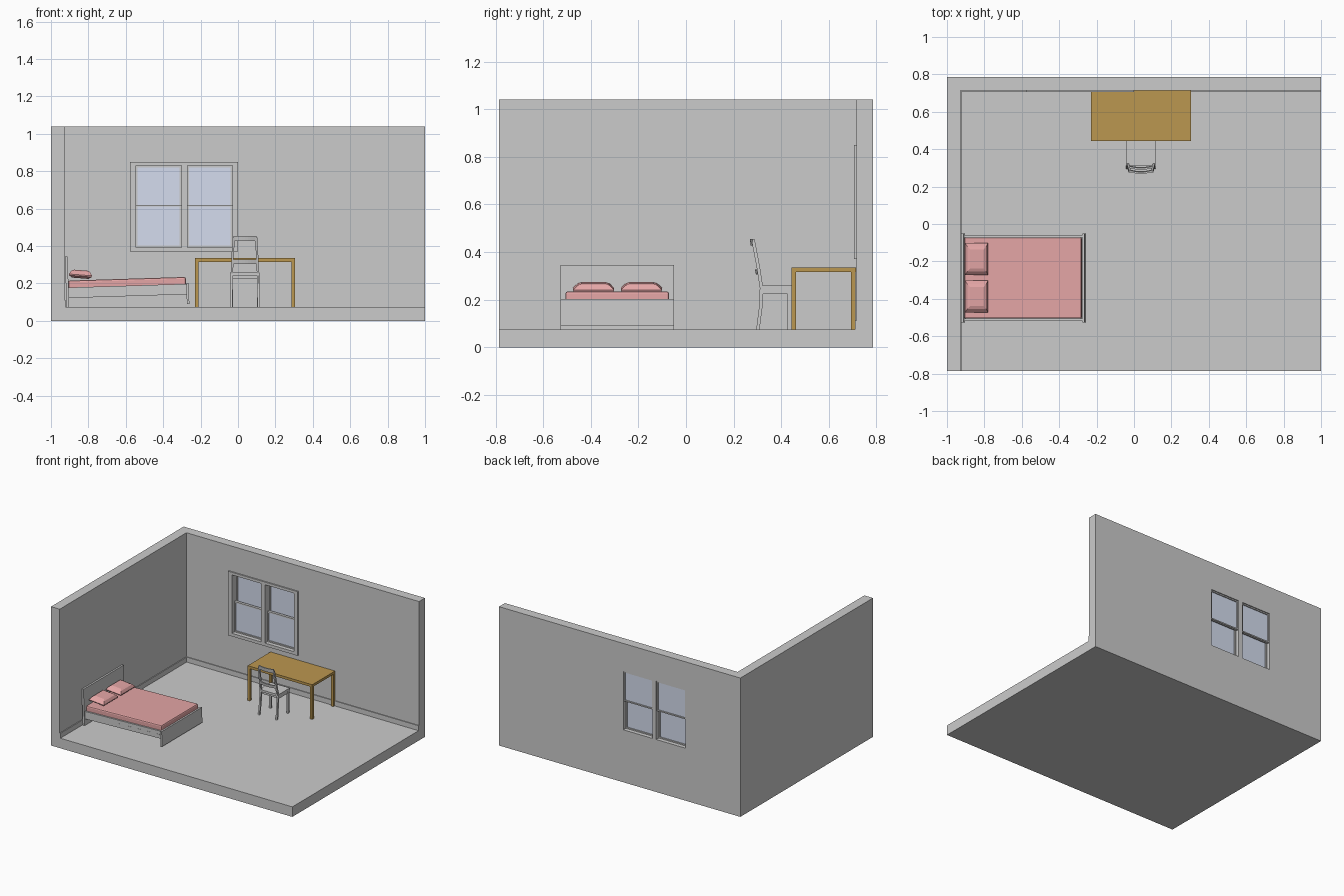
import bpy, bmesh
from math import sin, cos, pi
from mathutils import Matrix, Vector

if "Cube" in bpy.data.objects:
    bpy.data.objects.remove(bpy.data.objects["Cube"])


def material(name, color):
    m = bpy.data.materials.new(name)
    m.diffuse_color = (*color, 1)
    m.use_nodes = True
    m.node_tree.nodes["Principled BSDF"].inputs["Base Color"].default_value = m.diffuse_color
    return m


PINK = material("bedding", (0.78, 0.38, 0.38))
WOOD = material("desk_wood", (0.50, 0.31, 0.08))
GLASS = material("glass", (0.66, 0.72, 0.86))


def loft(name, rings, mat=None, xf=None):
    """Skin a list of equal-sized vertex rings and cap both ends."""
    bm = bmesh.new()
    rows = [[bm.verts.new(p) for p in r] for r in rings]
    n = len(rows[0])
    for a, b in zip(rows, rows[1:]):
        for i in range(n):
            bm.faces.new((a[i], a[(i + 1) % n], b[(i + 1) % n], b[i]))
    bm.faces.new(rows[0])
    bm.faces.new(rows[-1])
    if xf:
        bm.transform(xf)
    bmesh.ops.recalc_face_normals(bm, faces=bm.faces)
    me = bpy.data.meshes.new(name)
    bm.to_mesh(me)
    bm.free()
    ob = bpy.data.objects.new(name, me)
    bpy.context.collection.objects.link(ob)
    if mat:
        me.materials.append(mat)
    return ob


def rect(cx, cy, hx, hy, z):
    return [(cx - hx, cy - hy, z), (cx + hx, cy - hy, z),
            (cx + hx, cy + hy, z), (cx - hx, cy + hy, z)]


def box(name, x, y, z, mat=None, xf=None):
    c = ((x[0] + x[1]) / 2, (y[0] + y[1]) / 2, (x[1] - x[0]) / 2, (y[1] - y[0]) / 2)
    return loft(name, [rect(*c, z[0]), rect(*c, z[1])], mat, xf)


def cut(ob, cutter):
    m = ob.modifiers.new("cut", "BOOLEAN")
    m.operation, m.solver, m.object = "DIFFERENCE", "EXACT", cutter
    cutter.hide_render = True
    cutter.hide_viewport = True


# room shell: block with the air and two window holes removed
F = 0.075
room = box("room_shell", (-1, 1), (-0.785, 0.785), (0, 1.04))
cut(room, box("air_cutter", (-0.928, 1.2), (-1, 0.715), (F, 1.3)))
holes = [(-0.545, -0.303), (-0.27, -0.03)]
WZ = (0.393, 0.83)
for i, hx in enumerate(holes):
    cut(room, box(f"window_cutter_{i}", hx, (0.69, 0.9), WZ))

# skirting boards
box("skirting_back", (-0.928, 1), (0.709, 0.715), (F, 0.112))
box("skirting_left", (-0.928, -0.922), (-0.785, 0.709), (F, 0.112))

# window casing
CY = (0.705, 0.716)
for z in ((0.37, WZ[0]), (WZ[1], 0.85)):
    box("casing_rail", (-0.577, 0), CY, z)
for x in ((-0.577, holes[0][0]), (holes[0][1], holes[1][0]), (holes[1][1], 0)):
    box("casing_stile", x, CY, WZ)

# double-hung sashes: upper one outside, lower one inside
for x0, x1 in holes:
    for y0, z0, z1 in ((0.758, 0.605, WZ[1]), (0.735, WZ[0], 0.62)):
        y, t = (y0, y0 + 0.02), 0.009
        box("sash_bottom", (x0, x1), y, (z0, z0 + t))
        box("sash_top", (x0, x1), y, (z1 - t, z1))
        box("sash_left", (x0, x0 + t), y, (z0 + t, z1 - t))
        box("sash_right", (x1 - t, x1), y, (z0 + t, z1 - t))
        box("glass_pane", (x0 + t, x1 - t), (y0 + 0.007, y0 + 0.013), (z0 + t, z1 - t), GLASS)

# bed, tilted slightly with the foot raised
pivot = Vector((-0.915, 0, F))
tilt = Matrix.Translation(pivot) @ Matrix.Rotation(-0.031, 4, "Y") @ Matrix.Translation(-pivot)
BY = (-0.527, -0.05)
box("headboard", (-0.917, -0.903), BY, (F, 0.345), xf=tilt)
box("footboard", (-0.273, -0.26), BY, (0.07, 0.182), xf=tilt)
for y in ((-0.518, -0.506), (-0.071, -0.059)):
    box("bed_side_rail", (-0.903, -0.273), y, (0.122, 0.178), xf=tilt)
for i in range(8):
    x = -0.87 + i * 0.079
    box("bed_slat", (x, x + 0.034), (-0.519, -0.058), (0.147, 0.153), xf=tilt)
mattress = box("mattress", (-0.903, -0.275), (-0.506, -0.071), (0.153, 0.215), PINK, tilt)
bev = mattress.modifiers.new("soft_edges", "BEVEL")
bev.width, bev.segments = 0.009, 2

# pillows
for y in (-0.388, -0.187):
    spot = Matrix.Translation((-0.842, y, 0.248)) @ Matrix.Rotation(0.08, 4, "Y")
    loft("pillow", [rect(0, 0, 0.045, 0.066, -0.02), rect(0, 0, 0.06, 0.084, -0.009),
                    rect(0, 0, 0.062, 0.086, -0.002), rect(0, 0, 0.05, 0.066, 0.017),
                    rect(0, 0, 0.036, 0.05, 0.023)], PINK, spot)

# desk
box("desk_top", (-0.23, 0.305), (0.443, 0.713), (0.316, 0.335), WOOD)
for x in (-0.23, 0.287):
    for y in (0.443, 0.693):
        box("desk_leg", (x, x + 0.018), (y, y + 0.018), (F, 0.316), WOOD)

# chair: seat, apron and legs
CX = 0.037
box("chair_seat", (CX - 0.079, CX + 0.079), (0.312, 0.447), (0.243, 0.259))
for y in (0.325, 0.431):
    box("chair_apron_cross", (CX - 0.065, CX + 0.065), (y, y + 0.008), (0.224, 0.243))
for s in (-1, 1):
    x = CX + s * 0.071
    box("chair_apron_side", (x - 0.004, x + 0.004), (0.32, 0.43), (0.224, 0.243))
    box("chair_front_leg", (x - 0.007, x + 0.007), (0.427, 0.443), (F, 0.243))
    # raked back post: (x offset, y, z)
    path = [(0.073, 0.302, F), (0.071, 0.314, 0.17), (0.070, 0.317, 0.25),
            (0.066, 0.303, 0.34), (0.060, 0.283, 0.445)]
    loft("chair_back_post", [rect(CX + s * a, b, 0.006, 0.007, c) for a, b, c in path])

# bowed back slats
for w, y, z0, z1 in ((0.061, 0.284, 0.427, 0.455), (0.066, 0.306, 0.305, 0.327)):
    rings = []
    for i in range(9):
        u = i / 8
        b = y - 0.010 * sin(pi * u)
        X = CX + w * (2 * u - 1)
        rings.append([(X, b - 0.002, z0), (X, b + 0.008, z0),
                      (X, b + 0.003, z1), (X, b - 0.006, z1)])
    loft("chair_back_slat", rings)
